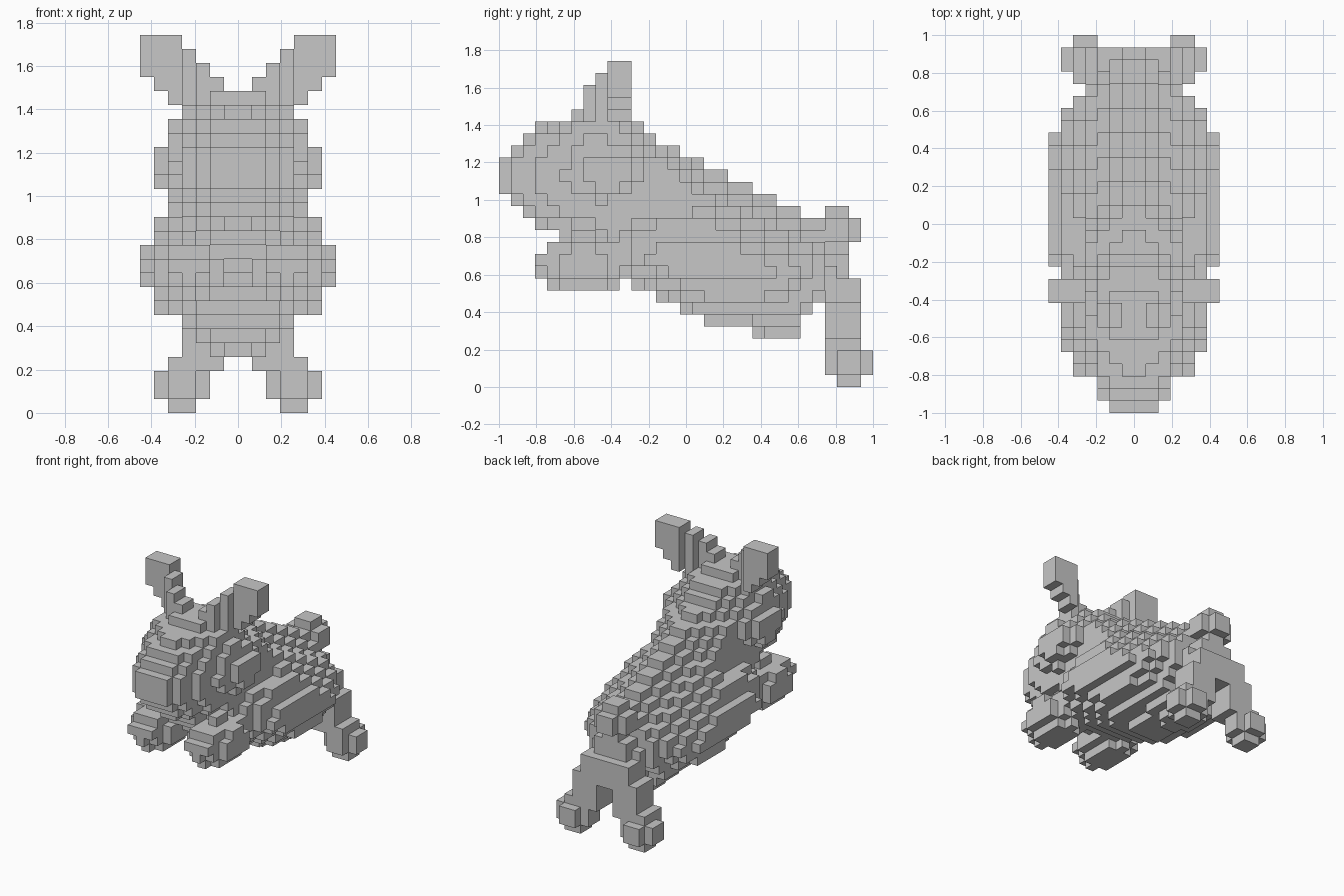
import bpy
import bmesh
from mathutils import Vector

cube = bpy.data.objects.get("Cube")
if cube:
    bpy.data.objects.remove(cube, do_unlink=True)

U = 2 / 31                 # block size
NX, NY, NZ = 14, 31, 27    # blocks along x, y, z

grey = bpy.data.materials.new("plain_grey")
grey.use_nodes = True
grey.diffuse_color = (0.57, 0.57, 0.57, 1)
grey.node_tree.nodes["Principled BSDF"].inputs["Base Color"].default_value = grey.diffuse_color


def lerp(table, t):
    """Interpolate (t, value) pairs."""
    for (a, va), (b, vb) in zip(table, table[1:]):
        if a <= t <= b:
            return va + (vb - va) * (t - a) / (b - a)
    return table[0][1] if t < table[0][0] else table[-1][1]


def ball(p, centre, radii):
    return sum(((a - c) / r) ** 2 for a, c, r in zip(p, centre, radii)) <= 1


def box(p, low, high):
    return all(l < a < h for a, l, h in zip(p, low, high))


# Body: a sloping trunk with a ridged back and wide haunches
BELLY = [(-0.68, 0.76), (-0.48, 0.64), (-0.355, 0.58), (0.03, 0.39), (0.13, 0.335),
         (0.32, 0.335), (0.37, 0.27), (0.59, 0.27), (0.65, 0.39), (0.8, 0.56)]
TRUNK_WIDTH = [(-0.68, 0.15), (-0.5, 0.25), (-0.3, 0.28), (0.6, 0.31), (0.8, 0.27)]
ROOF_PITCH = [(-0.2, 0.25), (0.1, 0.95)]


def body(x, y, z):
    if not -0.68 < y < 0.81:
        return False
    x = abs(x)
    bottom = lerp(BELLY, y)
    top = min(1.355 - 0.5 * (y + 0.226), 1.36)
    if y > 0.74:
        top = 0.78
    if z > top - max(0, x - 0.04) * lerp(ROOF_PITCH, y):
        return False
    mid, half = (top + bottom) / 2, (top - bottom) / 2
    power = 2.6 if z > mid else 2
    trunk = (x / lerp(TRUNK_WIDTH, y)) ** power + abs((z - mid) / half) ** power <= 1
    haunch = ((x / 0.45) ** 2 + abs((y - 0.15) / 0.6) ** 4
              + ((z - 0.68) / 0.335) ** 2 <= 1)
    return trunk or (haunch and z > bottom + 0.8 * max(0, x - 0.2))


# Head: tapering muzzle, broad crown between the ears, round cheeks
def head(x, y, z):
    p = (abs(x), y, z)
    length = 0.59 if y < -0.42 else 0.3
    muzzle = ball(p, (0, -0.42, 1.13), (0.318, length, 0.33))
    crown = y < -0.29 and ball(p, (0, -0.49, 1.22), (0.33, 0.3, 0.27))
    cheek = ball(p, (0.26, -0.42, 1.155), (0.14, 0.2, 0.13))
    return muzzle or crown or cheek


# Ears: slanted ridge that steps outward to a block tip
def ear(x, y, z):
    x = abs(x)
    p = (x, y, z)
    tip = box(p, (0.26, -0.42, 1.36), (0.46, -0.29, 1.75)) and x < z - 1.13
    ridge = (box(p, (0.06, -0.55, 1.4), (0.2, -0.42, 1.75))
             or box(p, (0.19, -0.48, 1.4), (0.26, -0.35, 1.75)))
    return tip or (ridge and z < x + 1.46)


# Front paws
def front_paw(x, y, z):
    return ball((abs(x), y, z), (0.226, -0.55, 0.66), (0.165, 0.255, 0.155))


# Hind legs: shared hip, shins splaying outward, small round feet
def hind_leg(x, y, z):
    x = abs(x)
    p = (x, y, z)
    hip = box(p, (-0.1, 0.74, 0.45), (0.13, 0.87, 0.71))
    shin = (box(p, (-0.1, 0.74, 0.19), (0.33, 0.93, 0.58))
            and abs(x - 0.06 - (0.55 - z) * 0.45) < 0.11)
    foot = ball(p, (0.258, 0.871, 0.129), (0.12, 0.12, 0.12))
    return hip or shin or foot


# Tail
def tail(x, y, z):
    return ball((x, y, z), (0, 0.806, 0.839), (0.12, 0.12, 0.12))


PARTS = {"head": head, "body": body, "ears": ear, "front_paws": front_paw,
         "hind_legs": hind_leg, "tail": tail}


def centre(i, j, k):
    return ((i + 0.5 - NX / 2) * U, (j + 0.5 - NY / 2) * U, (k + 0.5) * U)


# Give every filled block to the first part that claims it
owner = {}
for i in range(NX):
    for j in range(NY):
        for k in range(NZ):
            for name, inside in PARTS.items():
                if inside(*centre(i, j, k)):
                    owner[i, j, k] = name
                    break


# Build only the exposed block faces of each part
def build(name):
    bm = bmesh.new()
    corners = {}

    def corner(v):
        key = tuple(round(c) for c in v)
        if key not in corners:
            a, b, c = key
            corners[key] = bm.verts.new(((a - NX / 2) * U, (b - NY / 2) * U, c * U))
        return corners[key]

    for cell, part in owner.items():
        if part != name:
            continue
        for axis in range(3):
            for side in (0, 1):
                step = list(cell)
                step[axis] += 2 * side - 1
                if tuple(step) in owner:
                    continue
                s, t = Vector(), Vector()
                s[(axis + 1) % 3] = t[(axis + 2) % 3] = 1
                base = Vector(cell)
                base[axis] += side
                loop = [base, base + s, base + s + t, base + t]
                bm.faces.new([corner(v) for v in (loop if side else loop[::-1])])
    mesh = bpy.data.meshes.new(name)
    bm.to_mesh(mesh)
    bm.free()
    mesh.materials.append(grey)
    bpy.context.collection.objects.link(bpy.data.objects.new(name, mesh))


for part_name in PARTS:
    build(part_name)
